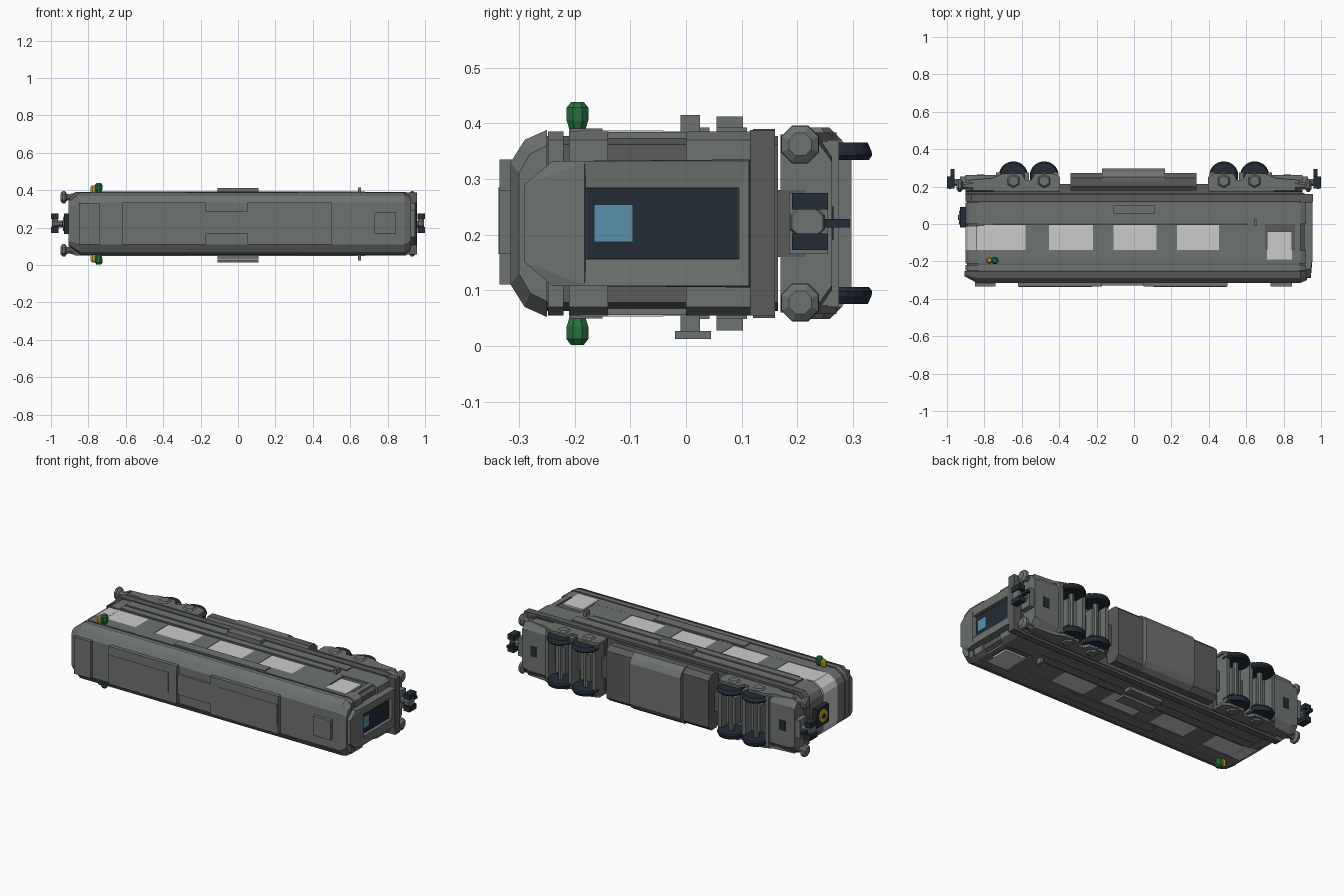
import bpy, bmesh, math
from mathutils import Matrix

if "Cube" in bpy.data.objects:
    bpy.data.objects.remove(bpy.data.objects["Cube"])

CZ = 0.22  # height of the model's symmetry plane (the carriage lies on its side)


def mat(name, r, g, b):
    m = bpy.data.materials.new(name)
    m.diffuse_color = (r, g, b, 1)
    m.use_nodes = True
    m.node_tree.nodes["Principled BSDF"].inputs["Base Color"].default_value = m.diffuse_color
    return m


GREY = mat("grey", 0.155, 0.17, 0.16)
DARK = mat("dark_grey", 0.10, 0.105, 0.10)
GLASS = mat("pale_panel", 0.55, 0.55, 0.56)
NAVY = mat("navy", 0.017, 0.025, 0.036)
BLUE = mat("blue", 0.10, 0.28, 0.40)
GREEN = mat("green", 0.02, 0.16, 0.05)
YELLOW = mat("yellow", 0.6, 0.4, 0.02)


def finish(name, bm, m):
    bmesh.ops.recalc_face_normals(bm, faces=bm.faces)
    me = bpy.data.meshes.new(name)
    bm.to_mesh(me)
    bm.free()
    me.materials.append(m)
    ob = bpy.data.objects.new(name, me)
    bpy.context.collection.objects.link(ob)
    return ob


def loft(name, sections, m=GREY):
    """Skin closed rings of equal point count, capping both ends."""
    bm = bmesh.new()
    rings = [[bm.verts.new(p) for p in s] for s in sections]
    n = len(rings[0])
    for a, b in zip(rings, rings[1:]):
        for i in range(n):
            j = (i + 1) % n
            bm.faces.new((a[i], a[j], b[j], b[i]))
    bm.faces.new(rings[0])
    bm.faces.new(rings[-1])
    return finish(name, bm, m)


def box(name, x, y, z, m=GREY):
    ring = lambda xx: [(xx, y[0], z[0]), (xx, y[1], z[0]), (xx, y[1], z[1]), (xx, y[0], z[1])]
    return loft(name, [ring(x[0]), ring(x[1])], m)


def sides(name, x, y, d, m=GREY):
    """A box on each flank; d is the distance range from the symmetry plane."""
    for s, tag in ((1, "left"), (-1, "right")):
        box(f"{name}_{tag}", x, y, (CZ + s * d[0], CZ + s * d[1]), m)


def lathe(name, axis, centre, prof, n, m=GREY):
    """Turn (position, radius) pairs round the x or z axis."""
    secs = []
    for p, r in prof:
        ring = []
        for i in range(n):
            a = 2 * math.pi * (i + 0.5) / n
            u, v = r * math.cos(a), r * math.sin(a)
            q = (p, u, v) if axis == "x" else (u, v, p)
            ring.append(tuple(c + k for c, k in zip(centre, q)))
        secs.append(ring)
    return loft(name, secs, m)


def section(x, half):
    """Symmetric cross-section from (y, half width) points."""
    return [(x, y, CZ + w) for y, w in half] + [(x, y, CZ - w) for y, w in reversed(half)]


def plan(name, pts, y, m=GREY):
    """Extrude a plan of (x, half width) points between two y values."""
    ring = [(x, CZ + w) for x, w in pts] + [(x, CZ - w) for x, w in reversed(pts)]
    return loft(name, [[(x, yy, z) for x, z in ring] for yy in y], m)


# Body shell, layered so that the grooves between the bands stay open
hull = [(-0.90, 0.105), (-0.885, 0.135), (-0.84, 0.165), (0.89, 0.165), (0.92, 0.15)]
grow = lambda e: [(x + (e if x > 0 else -e), w + e) for x, w in hull]
plan("body_core", grow(-0.008), (-0.26, 0.165), DARK)
plan("waist_panel", hull, (0.0, 0.115))
plan("lower_sill", [(-0.9, 0.14), (-0.87, 0.17), (0.9, 0.17), (0.9, 0.165)], (0.12, 0.16), DARK)
plan("cornice", hull, (-0.21, -0.14))
plan("eaves", hull, (-0.248, -0.22))

# Roof with chamfered shoulders
roof = [(-0.25, 0.168), (-0.29, 0.15), (-0.315, 0.11)]
small = [(-0.25, 0.12), (-0.27, 0.11), (-0.28, 0.09)]
loft("roof", [section(-0.905, small), section(-0.84, roof), section(0.89, roof),
              section(0.925, [(-0.25, 0.14), (-0.28, 0.125), (-0.30, 0.09)])])
box("roof_hatch_front", (-0.62, -0.17), (-0.335, -0.31), (0.11, 0.335))
box("roof_hatch_middle", (-0.17, 0.05), (-0.329, -0.31), (0.165, 0.285))
box("roof_hatch_rear", (0.05, 0.50), (-0.335, -0.31), (0.11, 0.335))
for x0 in (-0.615, 0.105):
    box("roof_hatch_lid", (x0, x0 + 0.39), (-0.337, -0.33), (0.165, 0.285))
box("roof_vent_rear", (0.73, 0.845), (-0.335, -0.31), (0.165, 0.28))
box("roof_vent_front", (-0.85, -0.74), (-0.335, -0.31), (0.11, 0.33))

# Side windows, wraparound front glazing, and pillars
for i, (a, b) in enumerate(((-0.80, -0.58), (-0.455, -0.22), (-0.11, 0.12), (0.23, 0.455))):
    sides(f"window_{i}", (a, b), (-0.142, -0.005), (0.15, 0.162), GLASS)
for a, b in ((-0.58, -0.455), (-0.22, -0.11), (0.12, 0.23), (0.455, 0.70), (0.86, 0.89)):
    sides("window_pillar", (a, b), (-0.142, 0.0), (0.15, 0.1645))
sides("rear_window", (0.71, 0.845), (-0.19, -0.04), (0.15, 0.167), GLASS)
plan("front_glazing", [(x - 0.002, w) for x, w in hull[:3]] + [(-0.78, 0.163)], (-0.14, -0.01), GLASS)

# Rails and steps along the flanks
sides("upper_rail", (-0.78, 0.68), (0.055, 0.11), (0.16, 0.172))
sides("lower_rail", (-0.78, 0.62), (0.005, 0.042), (0.16, 0.172))
sides("rail_shadow_strip", (-0.75, 0.61), (-0.004, 0.005), (0.16, 0.173), DARK)
sides("door_step", (-0.11, 0.11), (0.055, 0.102), (0.165, 0.192))
sides("window_ledge", (-0.28, 0.32), (-0.208, -0.15), (0.16, 0.171))
sides("handle", (0.642, 0.658), (-0.01, 0.025), (0.16, 0.195))
box("foot_plate", (-0.11, 0.11), (-0.02, 0.045), (0.012, 0.027))

# Rear end frame around a recessed window
outer = [(0.115, 0.115), (-0.24, 0.112), (-0.29, 0.07)]
inner = [(0.095, 0.065), (-0.178, 0.065), (-0.18, 0.063)]
mid = [(0.113, 0.112), (-0.18, 0.112), (-0.182, 0.11)]
loft("rear_window_frame", [section(0.90, outer), section(0.945, outer), section(0.955, mid),
                           section(0.95, inner), section(0.925, inner)])
box("rear_glass", (0.92, 0.93), (-0.179, 0.094), (0.156, 0.284), NAVY)
box("rear_blue_pane", (0.925, 0.935), (-0.165, -0.095), (0.187, 0.254), BLUE)
box("rear_lower_bar", (0.89, 0.957), (0.115, 0.16), (0.055, 0.388), DARK)

# Headlight on the rounded front end
box("headlight_box", (-0.93, -0.89), (-0.02, 0.09), (0.165, 0.275), NAVY)
lathe("headlight", "x", (0, 0.035, CZ), [(-0.936, 0.038), (-0.925, 0.042)], 12, YELLOW)
lathe("headlight_bulb", "x", (0, 0.035, CZ), [(-0.94, 0.014), (-0.93, 0.018)], 8, NAVY)

# Marker lamps
for s in (1, -1):
    prof = lambda k: [(s * 0.16, k * 0.6), (s * 0.185, k), (s * 0.208, k), (s * 0.218, k * 0.6)]
    lathe("green_lamp", "z", (-0.745, -0.195, CZ), prof(0.021), 8, GREEN)
    lathe("yellow_lamp", "z", (-0.772, -0.195, CZ - s * 0.012), prof(0.017), 8, YELLOW)

# Central underframe tank with raised cover
box("underframe_spine", (-0.90, 0.90), (0.15, 0.215), (0.16, 0.28), DARK)
lo = [(0.18, 0.15), (0.20, 0.165), (0.245, 0.165), (0.272, 0.14)]
loft("under_tank", [section(x, lo) for x in (-0.34, 0.335)], DARK)
hi = [(0.20, 0.16), (0.25, 0.17), (0.28, 0.15), (0.297, 0.12)]
loft("tank_cover", [section(x, hi) for x in (-0.17, 0.165)])

# Bogies, buffers and couplers, mirrored to both ends
for e, tag in ((1, "rear"), (-1, "front")):
    X = lambda a, b: (e * a, e * b)
    box(f"{tag}_bogie_bed", X(0.40, 0.75), (0.17, 0.195), (0.06, 0.38), DARK)
    head = [(0.17, 0.14), (0.18, 0.16), (0.235, 0.16), (0.262, 0.12)]
    loft(f"{tag}_headstock", [section(e * 0.735, head), section(e * 0.86, head),
                              section(e * 0.90, [(y, w * 0.93) for y, w in head])])
    box(f"{tag}_drawgear_slot", X(0.80, 0.84), (0.255, 0.265), (0.19, 0.25), NAVY)
    for x in (0.405, 0.562, 0.715):
        box(f"{tag}_cross_beam", X(x, x + 0.022), (0.18, 0.275), (0.07, 0.37))
    for s in (1, -1):
        # notched side frame with axle boxes
        prof = [(0.395, 0.18), (0.395, 0.25), (0.43, 0.27), (0.53, 0.27), (0.55, 0.235),
                (0.58, 0.235), (0.60, 0.27), (0.70, 0.27), (0.76, 0.245), (0.88, 0.235),
                (0.88, 0.20), (0.74, 0.18)]
        loft(f"{tag}_side_frame", [[(e * x, y, CZ + s * d) for x, y in prof] for d in (0.147, 0.163)])
        for x in (0.48, 0.645):
            lathe(f"{tag}_axle_box", "z", (e * x, 0.23, CZ), [(s * 0.15, 0.05), (s * 0.172, 0.028)], 6)
            w = lathe(f"{tag}_wheel", "z", (e * x, 0.257, CZ),
                      [(s * 0.114, 0.072), (s * 0.122, 0.078), (s * 0.13, 0.077), (s * 0.145, 0.07)], 24, NAVY)
        lathe(f"{tag}_buffer", "x", (0, 0.205, CZ + s * 0.142),
              [(e * 0.86, 0.03), (e * 0.90, 0.018), (e * 0.915, 0.02), (e * 0.925, 0.037),
               (e * 0.938, 0.036), (e * 0.948, 0.022)], 8)
    for x in (0.48, 0.645):
        lathe(f"{tag}_axle", "z", (e * x, 0.257, CZ), [(-0.12, 0.016), (0.12, 0.016)], 8)
        box(f"{tag}_motor", X(x - 0.03, x + 0.03), (0.19, 0.265), (0.14, 0.30))
    # coupler: grey arm with navy jaws
    box(f"{tag}_coupler_mount", X(0.88, 0.93), (0.185, 0.255), (0.165, 0.275))
    lathe(f"{tag}_coupler_arm", "x", (0, 0.222, CZ), [(e * 0.92, 0.02), (e * 0.965, 0.02)], 8)
    lathe(f"{tag}_coupler_face", "x", (0, 0.218, CZ + 0.002), [(e * 0.962, 0.028), (e * 0.985, 0.034), (e * 0.994, 0.03)], 8)
    for z in (0.172, 0.245):
        box(f"{tag}_coupler_jaw", X(0.96, 1.0), (0.19, 0.255), (z, z + 0.03), NAVY)
    box(f"{tag}_coupler_bar", X(0.96, 0.98), (0.21, 0.295), (0.213, 0.228), NAVY)
